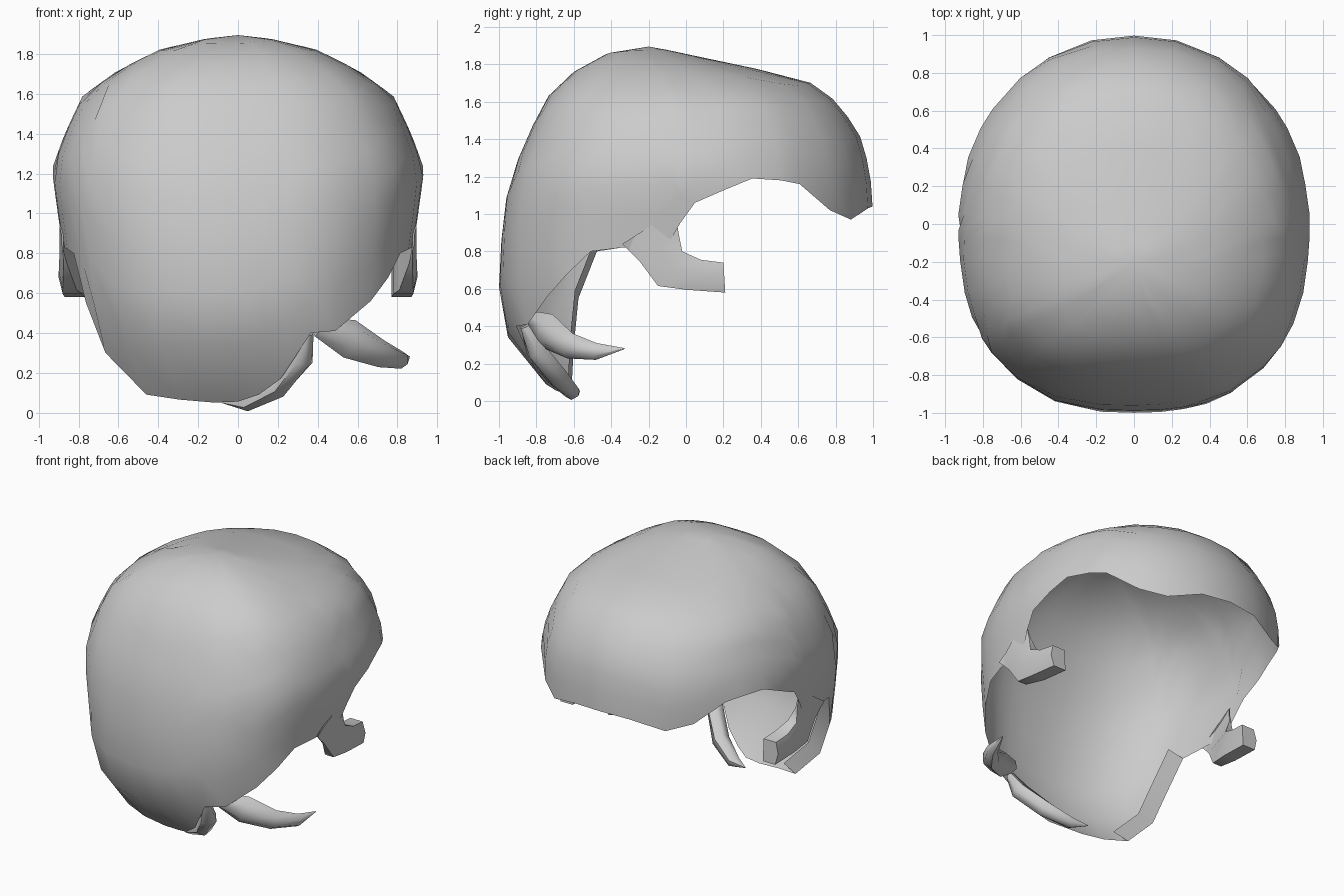
import bpy, math
from mathutils import Vector

if "Cube" in bpy.data.objects:
    bpy.data.objects.remove(bpy.data.objects["Cube"])

# horizontal slices of the hair volume: z, front y, back y, half width, centre y
SLICES = [(0.0, -.60, .9, .60, 0), (.1, -.77, .95, .71, 0), (.33, -.95, 1, .82, 0),
          (.6, -1, 1, .86, 0), (.8, -.99, 1, .875, 0), (1.0, -.98, 1, .905, 0),
          (1.22, -.93, .985, .935, 0), (1.4, -.85, .94, .87, 0), (1.59, -.77, .82, .78, 0),
          (1.72, -.66, .64, .60, -.05), (1.82, -.51, .17, .40, -.15),
          (1.87, -.39, -.07, .20, -.2), (1.9, -.2, -.2, 0, -.2)]

# lower edge: angle from the front (positive to +x), height
BACK = [(68, .82), (78, .83), (85, .87), (88, .95), (93, 1.06), (103, 1.13), (112, 1.19),
        (122, 1.18), (129, 1.16), (142, 1.02), (153, .97), (167, 1.03)]
FRONT_RIGHT = [(0, .055), (8, .09), (15, .17), (22, .40), (30, .41), (42, .56), (50, .68), (58, .80)]
FRONT_LEFT = [(-60, .80), (-53, .55), (-48, .30), (-37, .09), (-24, .065), (-10, .05)]
BORDER = FRONT_RIGHT + BACK + [(180, 1.04)] + [(-a, z) for a, z in reversed(BACK)] + FRONT_LEFT


def surface_point(angle, z):
    for lo, hi in zip(SLICES, SLICES[1:]):
        if z <= hi[0]:
            break
    k = (z - lo[0]) / (hi[0] - lo[0])
    _, yf, yb, w, cy = [a + (b - a) * k for a, b in zip(lo, hi)]
    s, c = math.sin(math.radians(angle)), math.cos(math.radians(angle))
    depth = (cy - yf) if c > 0 else (yb - cy)
    n = 2.3 + .35 * min(1, max(0, (z - .25) / .4)) if c > 0 else 2.1
    r = (abs(s / max(w, .001)) ** n + abs(c / max(depth, .001)) ** n) ** (-1 / n)
    return Vector((r * s, cy - r * c, z))


def make(name, verts, faces, sharp=60):
    me = bpy.data.meshes.new(name)
    me.from_pydata([tuple(v) for v in verts], [], faces)
    me.update()
    ob = bpy.data.objects.new(name, me)
    bpy.context.collection.objects.link(ob)
    bpy.ops.object.select_all(action='DESELECT')
    ob.select_set(True)
    bpy.context.view_layer.objects.active = ob
    bpy.ops.object.shade_smooth_by_angle(angle=math.radians(sharp))
    return ob


def loft(name, rings):
    """Join equal-sized rings of points and cap both ends."""
    m, n = len(rings), len(rings[0])
    faces = [(i * n + j, i * n + (j + 1) % n, (i + 1) * n + (j + 1) % n, (i + 1) * n + j)
             for i in range(m - 1) for j in range(n)]
    faces += [tuple(range(n))[::-1], tuple(range((m - 1) * n, m * n))]
    return make(name, [v for r in rings for v in r], faces)


def tube(name, path, sides=6):
    """Loft along points (x, y, z, side radius, vertical radius)."""
    pts, rings = [Vector(p[:3]) for p in path], []
    for i, p in enumerate(path):
        t = (pts[min(i + 1, len(pts) - 1)] - pts[max(i - 1, 0)]).normalized()
        side = t.cross(Vector((0, 0, 1))).normalized()
        up = side.cross(t)
        angles = [2 * math.pi * (j + .5) / sides for j in range(sides)]
        rings.append([pts[i] + side * math.cos(a) * p[3] + up * math.sin(a) * p[4] for a in angles])
    return loft(name, rings)


# main hair shell: open below and at the back
LEVELS, N, TOP = 10, len(BORDER), 1.9
verts, faces = [Vector((0, -.2, TOP - .005))], []
for i in range(1, LEVELS + 1):
    for a, zb in BORDER:
        verts.append(surface_point(a, TOP - (TOP - zb) * (i / LEVELS) ** 1.6))
for j in range(N):
    k = (j + 1) % N
    faces.append((0, 1 + j, 1 + k))
    for i in range(LEVELS - 1):
        a, b = 1 + i * N, 1 + (i + 1) * N
        faces.append((a + j, b + j, b + k, a + k))
make("hair_shell", verts, faces)

# turned-in rim along the left edge of the fringe
rim = [surface_point(a, z) for a, z in FRONT_LEFT[:4]]
inner = [p + Vector((.11, -.02, .04)) for p in rim]
make("left_rim", rim + inner, [(i, i + 1, i + 5, i + 4) for i in range(3)])

# sideburn tabs on both sides: bottom y, z, top y, z, outer x, inner x
TAB = [(-.34, .84, -.06, 1.02, .895, .885), (-.25, .75, -.04, .90, .895, .86),
       (-.15, .615, -.02, .80, .90, .81), (0, .595, .08, .755, .90, .78),
       (.21, .58, .20, .74, .89, .77)]
for name, s in (("right_sideburn", 1), ("left_sideburn", -1)):
    loft(name, [[Vector((s * xi, yb, zb)), Vector((s * (xo - .02), yb, zb)),
                 Vector((s * xo, (yb + yt) / 2, (zb + zt) / 2)),
                 Vector((s * (xo - .02), yt, zt)), Vector((s * xi, yt, zt))][::s]
                for yb, zb, yt, zt, xo, xi in TAB])

# loose locks hanging from the fringe
tube("hooked_lock", [(.40, -.80, .43, .05, .05), (.56, -.73, .37, .07, .10),
                     (.72, -.62, .295, .06, .07), (.82, -.48, .265, .04, .045),
                     (.86, -.33, .28, .003, .003)])
tube("chin_lock", [(.35, -.86, .40, .03, .03), (.32, -.80, .27, .06, .06),
                   (.20, -.69, .13, .06, .06), (.04, -.61, .045, .045, .04),
                   (-.08, -.57, .05, .003, .003)])
